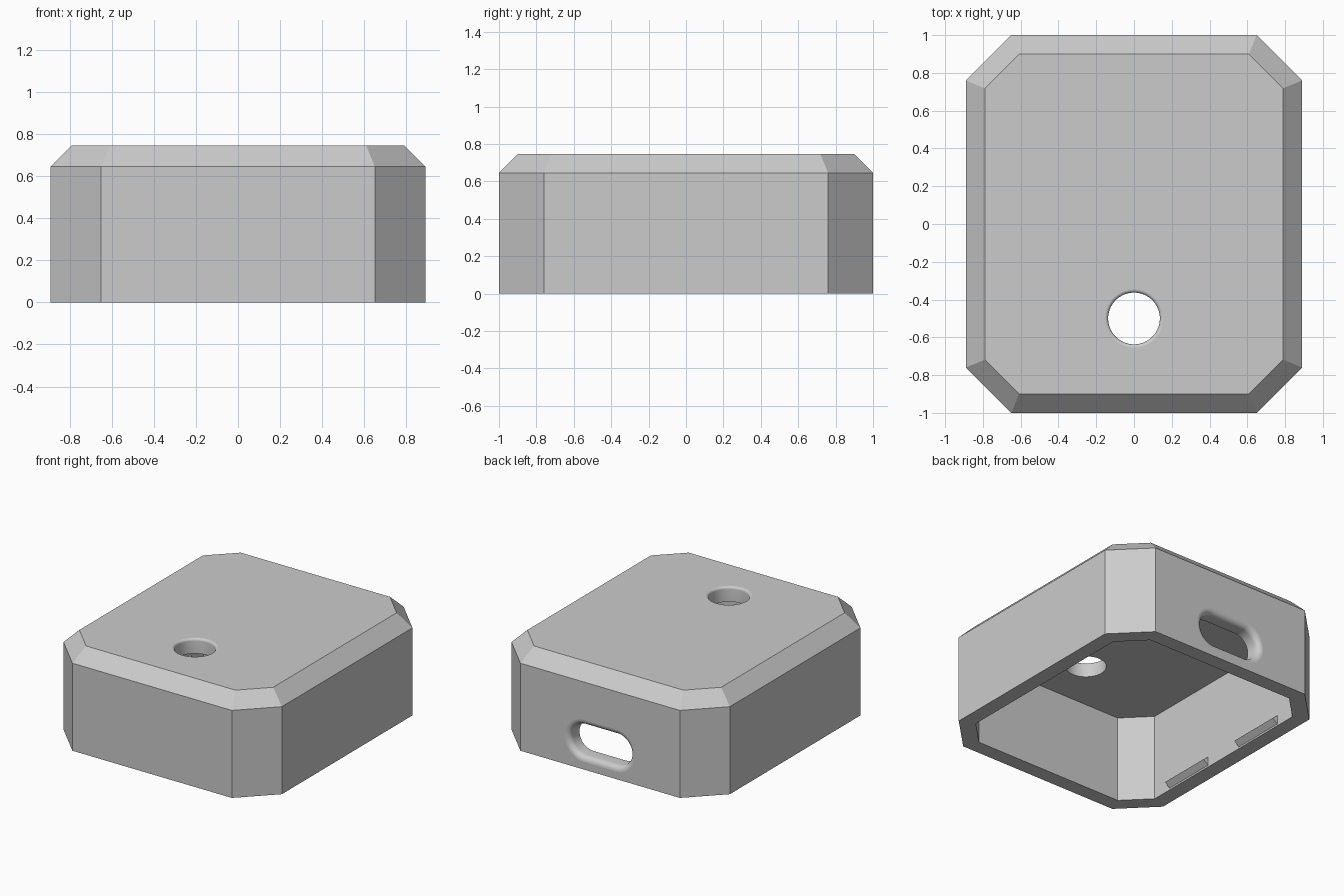
import bpy, bmesh, math
from mathutils import Matrix, Vector

if "Cube" in bpy.data.objects:
    bpy.data.objects.remove(bpy.data.objects["Cube"])

HALF_X, HALF_Y, CORNER = 0.89, 1.0, 0.24
HEIGHT, BEVEL, WALL = 0.745, 0.1, 0.11

grey = bpy.data.materials.new("light grey plastic")
grey.use_nodes = True
grey.diffuse_color = (0.6, 0.6, 0.6, 1)
grey.node_tree.nodes["Principled BSDF"].inputs["Base Color"].default_value = grey.diffuse_color


def octagon(inset):
    """Chamfered rectangle, evenly inset, counter-clockwise."""
    x, y = HALF_X - inset, HALF_Y - inset
    c = CORNER - inset * (2 - math.sqrt(2))
    return [(x, y - c), (x - c, y), (c - x, y), (-x, y - c),
            (-x, c - y), (c - x, -y), (x - c, -y), (x, c - y)]


def stadium(straight, radius, n=48):
    """Round-ended slot outline; a circle when straight is zero."""
    angles = [(i + 0.5) * math.tau / n for i in range(n)]
    return [(radius * math.cos(a) + math.copysign(straight, math.cos(a)),
             radius * math.sin(a)) for a in angles]


def loft(name, sections, matrix=Matrix()):
    """Closed solid through (outline, z) sections."""
    bm = bmesh.new()
    rings = [[bm.verts.new(matrix @ Vector((x, y, z))) for x, y in pts]
             for pts, z in sections]
    for a, b in zip(rings, rings[1:]):
        for i in range(len(a)):
            j = (i + 1) % len(a)
            bm.faces.new((a[i], a[j], b[j], b[i]))
    bm.faces.new(rings[0])
    bm.faces.new(rings[-1])
    bmesh.ops.recalc_face_normals(bm, faces=bm.faces)
    mesh = bpy.data.meshes.new(name)
    bm.to_mesh(mesh)
    bm.free()
    mesh.materials.append(grey)
    obj = bpy.data.objects.new(name, mesh)
    bpy.context.collection.objects.link(obj)
    return obj


def rounded_cutter(name, straight, radius, fillet, matrix):
    """Opening whose outer rim is rounded over."""
    sections = [(stadium(straight, radius + fillet), 0.05)]
    for i in range(7):
        t = i * math.pi / 12
        sections.append((stadium(straight, radius + fillet * (1 - math.sin(t))),
                         -fillet * (1 - math.cos(t))))
    sections.append((stadium(straight, radius), -0.3))
    return loft(name, sections, matrix)


# Hollow shell, open underneath
shell = loft("case_shell", [(octagon(0), 0), (octagon(0), HEIGHT - BEVEL),
                            (octagon(BEVEL), HEIGHT)])
cutters = [
    loft("cavity_cutter", [(octagon(WALL), -0.1), (octagon(WALL), HEIGHT - WALL)]),
    rounded_cutter("top_hole_cutter", 0, 0.137, 0.018,
                   Matrix.Translation((0, -0.5, HEIGHT))),
    rounded_cutter("back_slot_cutter", 0.13, 0.115, 0.04,
                   Matrix.Translation((0, HALF_Y, 0.21)) @ Matrix.Rotation(-math.pi / 2, 4, "X")),
]
bpy.context.view_layer.objects.active = shell
for cutter in cutters:
    mod = shell.modifiers.new("cut", "BOOLEAN")
    mod.operation, mod.solver, mod.object = "DIFFERENCE", "EXACT", cutter
    bpy.ops.object.modifier_apply(modifier=mod.name)
    bpy.data.objects.remove(cutter)

# Smooth rims, flat panels
bpy.ops.object.select_all(action="DESELECT")
shell.select_set(True)
bpy.ops.object.shade_smooth_by_angle(angle=math.radians(25))
for face in shell.data.polygons:
    if face.area > 0.02:
        face.use_smooth = False

# Snap ridges inside the side walls, near the open bottom
for side, sname in ((1, "left"), (-1, "right")):
    for end, ename in ((1, "back"), (-1, "front")):
        root = side * (HALF_X - WALL + 0.01)
        tip = side * (HALF_X - WALL - 0.04)
        profile = [(root, 0.005), (tip, 0.045), (root, 0.085)]
        place = Matrix.Translation((0, end * 0.36, 0)) @ Matrix.Rotation(math.pi / 2, 4, "X")
        loft(f"{ename}_{sname}_snap_ridge", [(profile, -0.2), (profile, 0.2)], place)
